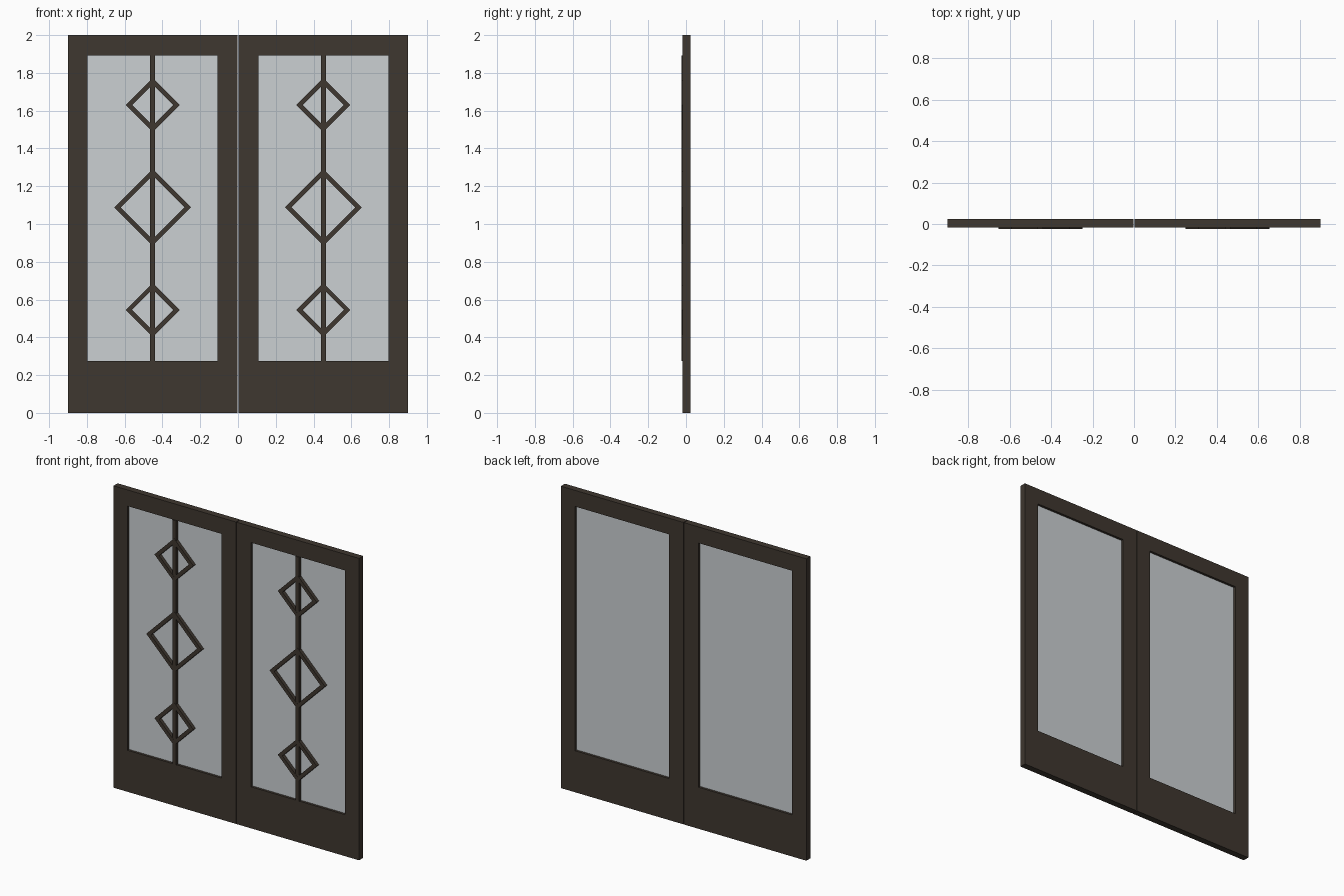
import bpy
import bmesh

cube = bpy.data.objects.get("Cube")
if cube:
    bpy.data.objects.remove(cube, do_unlink=True)


def make_material(name, rgb):
    mat = bpy.data.materials.new(name)
    mat.use_nodes = True
    mat.diffuse_color = (*rgb, 1)
    mat.node_tree.nodes["Principled BSDF"].inputs["Base Color"].default_value = (*rgb, 1)
    return mat


wood = make_material("dark brown wood", (0.049, 0.038, 0.029))
pane = make_material("pale grey glass", (0.60, 0.63, 0.65))


def rectangle(x0, x1, z0, z1):
    return [(x0, z0), (x1, z0), (x1, z1), (x0, z1)]


def diamond(x, z, r):
    return [(x, z - r), (x + r, z), (x, z + r), (x - r, z)]


def panel(name, outer, y_front, y_back, mat, inner=None):
    """Extrude a four-sided outline in y, with an optional four-sided opening."""
    bm = bmesh.new()
    rings = [[[bm.verts.new((x, y, z)) for x, z in loop] for y in (y_front, y_back)]
             for loop in (outer, inner) if loop]
    for front, back in rings:
        for i in range(4):
            j = (i + 1) % 4
            bm.faces.new((front[i], front[j], back[j], back[i]))
    for side in range(2):
        if inner:
            a, b = rings[0][side], rings[1][side]
            for i in range(4):
                j = (i + 1) % 4
                bm.faces.new((a[i], a[j], b[j], b[i]))
        else:
            bm.faces.new(rings[0][side])
    bmesh.ops.recalc_face_normals(bm, faces=bm.faces)
    mesh = bpy.data.meshes.new(name)
    bm.to_mesh(mesh)
    bm.free()
    mesh.materials.append(mat)
    obj = bpy.data.objects.new(name, mesh)
    bpy.context.collection.objects.link(obj)


# Shared dimensions of a door leaf
BOTTOM, TOP = 0.275, 1.893
FRONT, BACK = -0.018, 0.025
GLASS_FRONT, GLASS_BACK = -0.002, 0.009
BAR_FRONT = -0.025
CENTRE = 0.452

for side, s in (("left", 1), ("right", -1)):
    # Leaf frame with its tall opening
    opening = rectangle(s * 0.108, s * 0.796, BOTTOM, TOP)
    panel(f"{side}_door_frame", rectangle(s * 0.002, s * 0.9, 0, 2),
          FRONT, BACK, wood, opening)
    # Glass and central glazing bar
    panel(f"{side}_glass", opening, GLASS_FRONT, GLASS_BACK, pane)
    c = s * CENTRE
    panel(f"{side}_glazing_bar", rectangle(c - 0.013, c + 0.013, BOTTOM, TOP),
          BAR_FRONT + 0.001, GLASS_FRONT, wood)
    # Diamond lattice ornaments
    for place, z, r in (("lower", 0.545, 0.143), ("middle", 1.088, 0.203), ("upper", 1.63, 0.143)):
        panel(f"{side}_{place}_diamond", diamond(c, z, r),
              BAR_FRONT, GLASS_FRONT, wood, diamond(c, z, r - 0.034))
